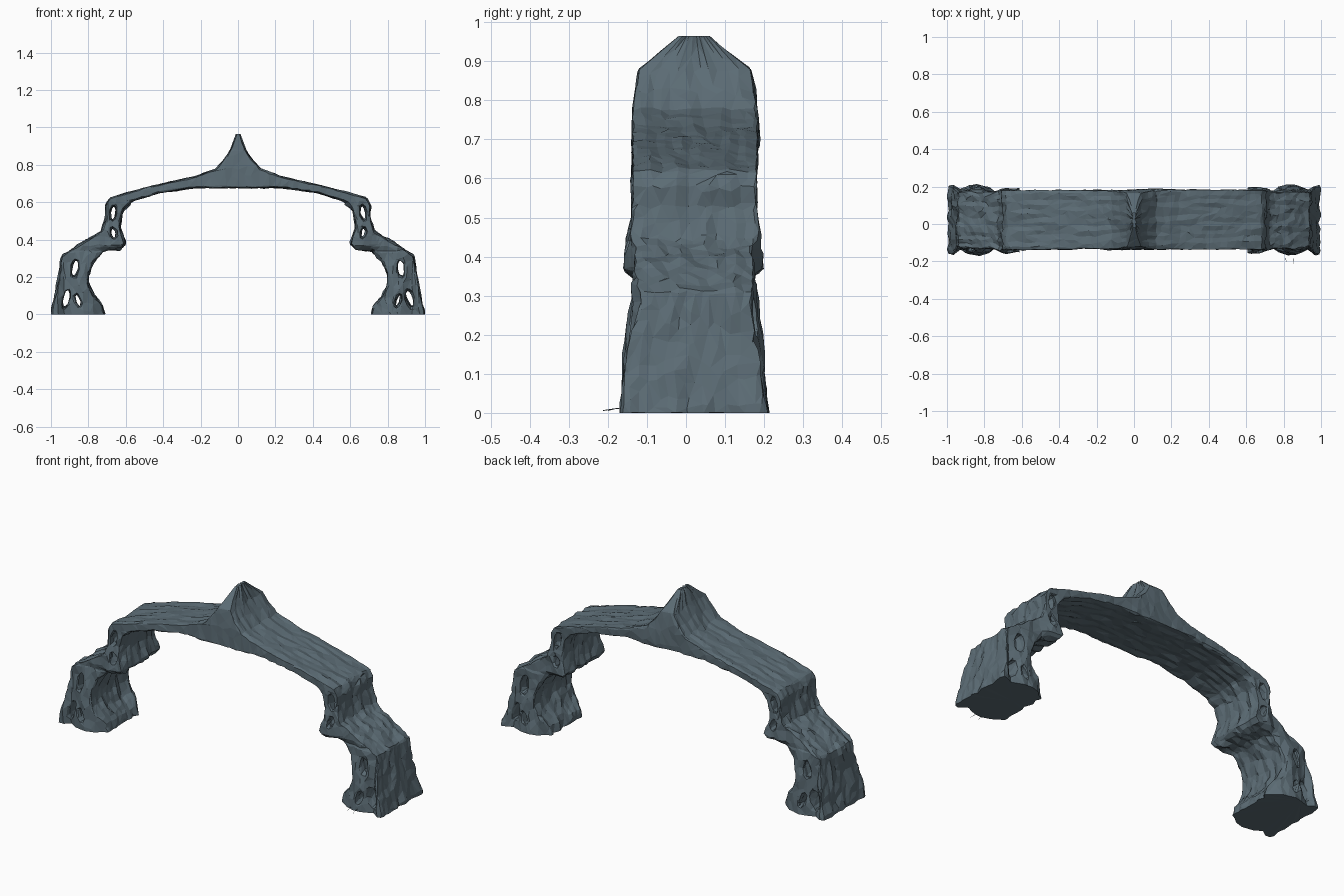
import bpy, bmesh, math
from mathutils import Vector, noise

if "Cube" in bpy.data.objects:
    bpy.data.objects.remove(bpy.data.objects["Cube"], do_unlink=True)

# One slate colour for the whole arch
slate = bpy.data.materials.new("slate_grey")
slate.use_nodes = True
colour = (0.105, 0.148, 0.175, 1)
slate.diffuse_color = colour
slate.node_tree.nodes["Principled BSDF"].inputs["Base Color"].default_value = colour

# Half outline of the arch (x, z): outside from tip to foot, then inside back up
OUTER = [(.016, .945), (.04, .88), (.075, .825), (.12, .775), (.23, .737), (.47, .682),
         (.685, .622), (.708, .58), (.703, .53), (.725, .445), (.82, .388), (.94, .312),
         (.948, .24), (.968, .13), (.998, 0)]
INNER = [(.717, 0), (.727, .045), (.775, .1), (.802, .16), (.802, .21), (.778, .28),
         (.72, .343), (.627, .35), (.605, .38), (.632, .47), (.617, .56),
         (.57, .607), (.42, .652), (.23, .678)]
# Openings between the strands: centre x, z, half width, half height, lean
HOLES = [(.668, .545, .018, .046, -.15), (.668, .435, .018, .032, .2),
         (.872, .245, .022, .052, -.15), (.92, .085, .019, .056, -.25),
         (.855, .075, .014, .042, .3)]
# Depth at each height: z, front y, back y
DEPTH = [(0, -.166, .21), (.1, -.16, .2), (.2, -.15, .19), (.28, -.137, .182),
         (.34, -.133, .18), (.37, -.157, .197), (.42, -.155, .192), (.5, -.137, .179),
         (.7, -.138, .184), (.78, -.135, .18), (.88, -.122, .167), (.965, -.02, .065)]
# Plan shape of the lower legs: x, share of the full depth
FOOT_PLAN = [(.72, .72), (.77, .93), (.83, 1.02), (.88, .99), (.93, .87), (.965, 1), (1, .97)]
# Narrowing between upper and lower legs: x, share; and its strength by height
NECK_PLAN = [(.68, 1), (.74, .87)]
NECK_RANGE = [(.33, 0), (.37, 1), (.42, 1), (.46, 0)]


def add_loop(curve, points):
    spline = curve.splines.new('POLY')
    spline.points.add(len(points) - 1)
    for p, (x, z) in zip(spline.points, points):
        p.co = (x, z, 0, 1)
    spline.use_cyclic_u = True


def lookup(table, key):
    """Interpolate the rows of a table whose first column is the key."""
    key = max(table[0][0], min(table[-1][0], key))
    for a, b in zip(table, table[1:]):
        if key <= b[0]:
            t = (key - a[0]) / (b[0] - a[0])
            return [p + (q - p) * t for p, q in zip(a[1:], b[1:])]


def evaluated_copy(obj):
    bpy.context.view_layer.update()
    deps = bpy.context.evaluated_depsgraph_get()
    return bpy.data.meshes.new_from_object(obj.evaluated_get(deps))


# Flat profile with openings, given thickness
curve = bpy.data.curves.new("arch_profile", 'CURVE')
curve.dimensions = '2D'
curve.fill_mode = 'BOTH'
curve.extrude = 0.16
half = OUTER + INNER
add_loop(curve, [(0, .99)] + half + [(0, .678)] + [(-x, z) for x, z in reversed(half)])
for cx, cz, w, h, lean in HOLES:
    for side in (-1, 1):
        ring = []
        for i in range(10):
            a = math.tau * i / 10
            dz = h * math.sin(a)
            ring.append((side * (cx + w * math.cos(a) + lean * dz), cz + dz))
        add_loop(curve, ring)
profile = bpy.data.objects.new("arch_profile", curve)
bpy.context.collection.objects.link(profile)
mesh = evaluated_copy(profile)
bpy.data.objects.remove(profile, do_unlink=True)

# Stand the slab upright
bm = bmesh.new()
bm.from_mesh(mesh)
for v in bm.verts:
    v.co = (v.co.x, v.co.z, v.co.y)
bmesh.ops.remove_doubles(bm, verts=bm.verts, dist=0.0005)
bmesh.ops.recalc_face_normals(bm, faces=bm.faces)
bm.to_mesh(mesh)
bm.free()

arch = bpy.data.objects.new("root_arch", mesh)
bpy.context.collection.objects.link(arch)
remesh = arch.modifiers.new("even_surface", 'REMESH')
remesh.mode = 'VOXEL'
remesh.voxel_size = 0.008
soften = arch.modifiers.new("soften", 'SMOOTH')
soften.iterations = 9
arch.data = evaluated_copy(arch)
arch.modifiers.clear()

# Shape the depth, round the legs in plan and carve bark along the arch
bm = bmesh.new()
bm.from_mesh(arch.data)
bm.normal_update()
moves = []
for v in bm.verts:
    x, y, z = v.co
    front, back = lookup(DEPTH, z)
    mid, spread = (front + back) / 2, (back - front) / 0.32
    low = max(0, min(1, (.36 - z) / .08))
    spread *= 1 + low * (lookup(FOOT_PLAN, abs(x))[0] - 1)
    spread *= 1 + lookup(NECK_RANGE, z)[0] * (lookup(NECK_PLAN, abs(x))[0] - 1)
    groove = noise.noise(Vector((x * 6, y * 32, z * 6)))
    lump = noise.noise(Vector((x * 18, y * 18 + 5, z * 9)))
    chip = noise.noise(Vector((x * 34, y * 34, z * 20 + 3)))
    rough = 0.4 if z > .6 else 1
    p = Vector((x, mid + y * spread, z))
    p += v.normal * (0.007 * groove + (0.009 * lump + 0.006 * chip) * rough)
    p.x = max(-1, min(1, p.x))
    p.z = 0 if z < .008 else max(0, min(.965, p.z))
    moves.append(p)
for v, p in zip(bm.verts, moves):
    v.co = p
bm.to_mesh(arch.data)
bm.free()

# Break the surface into irregular flat facets
facets = arch.modifiers.new("facets", 'DECIMATE')
facets.ratio = 0.06
arch.data = evaluated_copy(arch)
arch.modifiers.clear()
arch.data.materials.clear()
arch.data.materials.append(slate)
arch.data.shade_flat()

# Two loose fibres trailing from the front of the left foot
for i, (x, reach) in enumerate([(.81, -.2), (.85, -.212)]):
    strand = bpy.data.curves.new("loose_fibre", 'CURVE')
    strand.dimensions = '3D'
    strand.bevel_depth = 0.001
    strand.bevel_resolution = 0
    path = strand.splines.new('POLY')
    path.points.add(2)
    for p, co in zip(path.points, [(x, -.14, .014), (x, -.18, .011), (x + .004, reach, .006)]):
        p.co = (*co, 1)
    strand.materials.append(slate)
    fibre = bpy.data.objects.new("loose_fibre_" + str(i + 1), strand)
    bpy.context.collection.objects.link(fibre)
